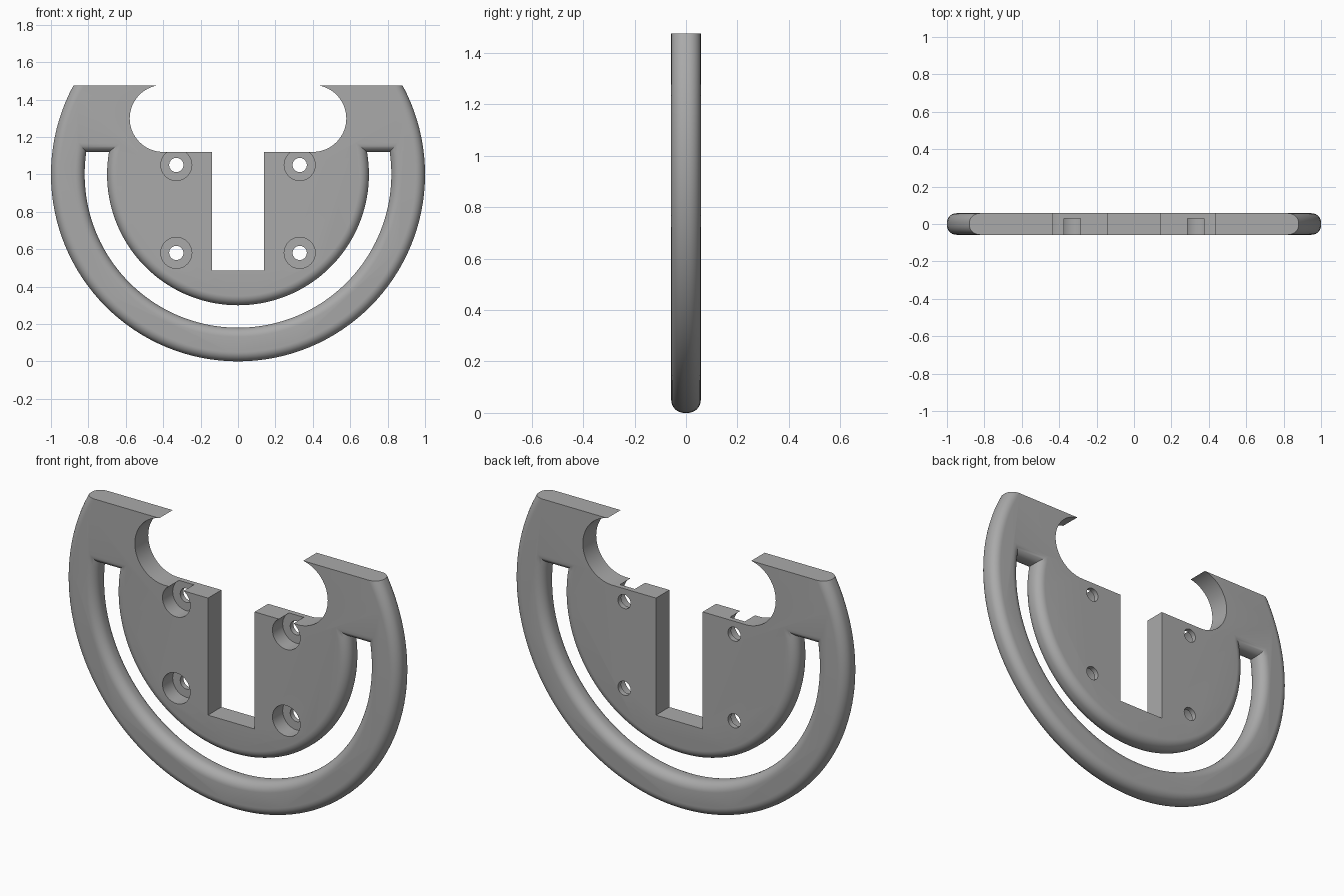
import bpy, bmesh, math
from math import sin, cos, pi, sqrt, asin

if "Cube" in bpy.data.objects:
    bpy.data.objects.remove(bpy.data.objects["Cube"])

H, R = 0.0575, 0.05          # half thickness, edge rounding
CZ = 1.0                     # height of the disc centre
SEG = 128

grey = bpy.data.materials.new("grey")
grey.diffuse_color = (0.40, 0.40, 0.40, 1)
grey.use_nodes = True
grey.node_tree.nodes["Principled BSDF"].inputs["Base Color"].default_value = grey.diffuse_color


def arc(cx, cz, r, a0, a1, n):
    return [(cx + r * cos(a0 + (a1 - a0) * i / n), cz + r * sin(a0 + (a1 - a0) * i / n))
            for i in range(n + 1)]


def loft(name, rings):
    """Join matching (y, outline) sections into a closed solid."""
    bm = bmesh.new()
    loops = [[bm.verts.new((x, y, z)) for x, z in pts] for y, pts in rings]
    n = len(loops[0])
    for a, b in zip(loops, loops[1:]):
        for i in range(n):
            j = (i + 1) % n
            bm.faces.new((a[i], a[j], b[j], b[i]))
    bm.faces.new(loops[0])
    bm.faces.new(loops[-1])
    bmesh.ops.recalc_face_normals(bm, faces=bm.faces)
    me = bpy.data.meshes.new(name)
    bm.to_mesh(me)
    bm.free()
    ob = bpy.data.objects.new(name, me)
    me.materials.append(grey)
    bpy.context.collection.objects.link(ob)
    return ob


def cut(body, cutter):
    m = body.modifiers.new("cut", 'BOOLEAN')
    m.operation, m.solver, m.object = 'DIFFERENCE', 'EXACT', cutter
    bpy.context.view_layer.objects.active = body
    bpy.ops.object.modifier_apply(modifier=m.name)
    bpy.data.objects.remove(cutter)


def prism(name, pts, y0=-0.2, y1=0.2):
    return loft(name, [(y0, pts), (y1, pts)])


# rounded edge sections: (y, inset)
STEPS = 8
edge = [(H - R + R * sin(i / STEPS * pi / 2), R - R * cos(i / STEPS * pi / 2))
        for i in range(STEPS + 1)]
sections = [(-y, d) for y, d in reversed(edge)] + edge

# Disc with rounded rim
plate = loft("handle_plate", [(y, arc(0, CZ, 1 - d, 0, 2 * pi, SEG)[:-1]) for y, d in sections])


# Crescent slot between rim and inner disc, with rounded edges
def crescent(d):
    ro, ri, top = 0.82 + d, 0.70 - d, 0.12 + d
    ao, ai = asin(top / ro), asin(top / ri)
    return (arc(0, CZ, ro, -pi - ao, ao, 80) + arc(0, CZ, ri, ai, -pi - ai, 80))


slot = [(y * (1.002 if d > R * 0.99 else 1), crescent(d)) for y, d in sections]
cut(plate, loft("slot_cutter", slot))

# Flat top
cut(plate, prism("top_cutter", [(-2, 1.475), (2, 1.475), (2, 3), (-2, 3)]))

# Round-ended opening joined to the central notch
r, cz = 0.179, 1.299
opening = (arc(-0.40, cz, r, pi / 2, 1.5 * pi, 32)
           + [(-0.14, cz - r), (-0.14, 0.485), (0.14, 0.485), (0.14, cz - r)]
           + arc(0.40, cz, r, -pi / 2, pi / 2, 32))
cut(plate, prism("opening_cutter", opening))

# Counterbored screw holes
for x in (-0.33, 0.33):
    for z in (0.58, 1.05):
        cut(plate, prism("bore_cutter", arc(x, z, 0.083, 0, 2 * pi, 40)[:-1], -0.2, 0.03))
        cut(plate, prism("hole_cutter", arc(x, z, 0.038, 0, 2 * pi, 32)[:-1]))

plate.select_set(True)
bpy.context.view_layer.objects.active = plate
bpy.ops.object.shade_smooth_by_angle(angle=math.radians(30))
